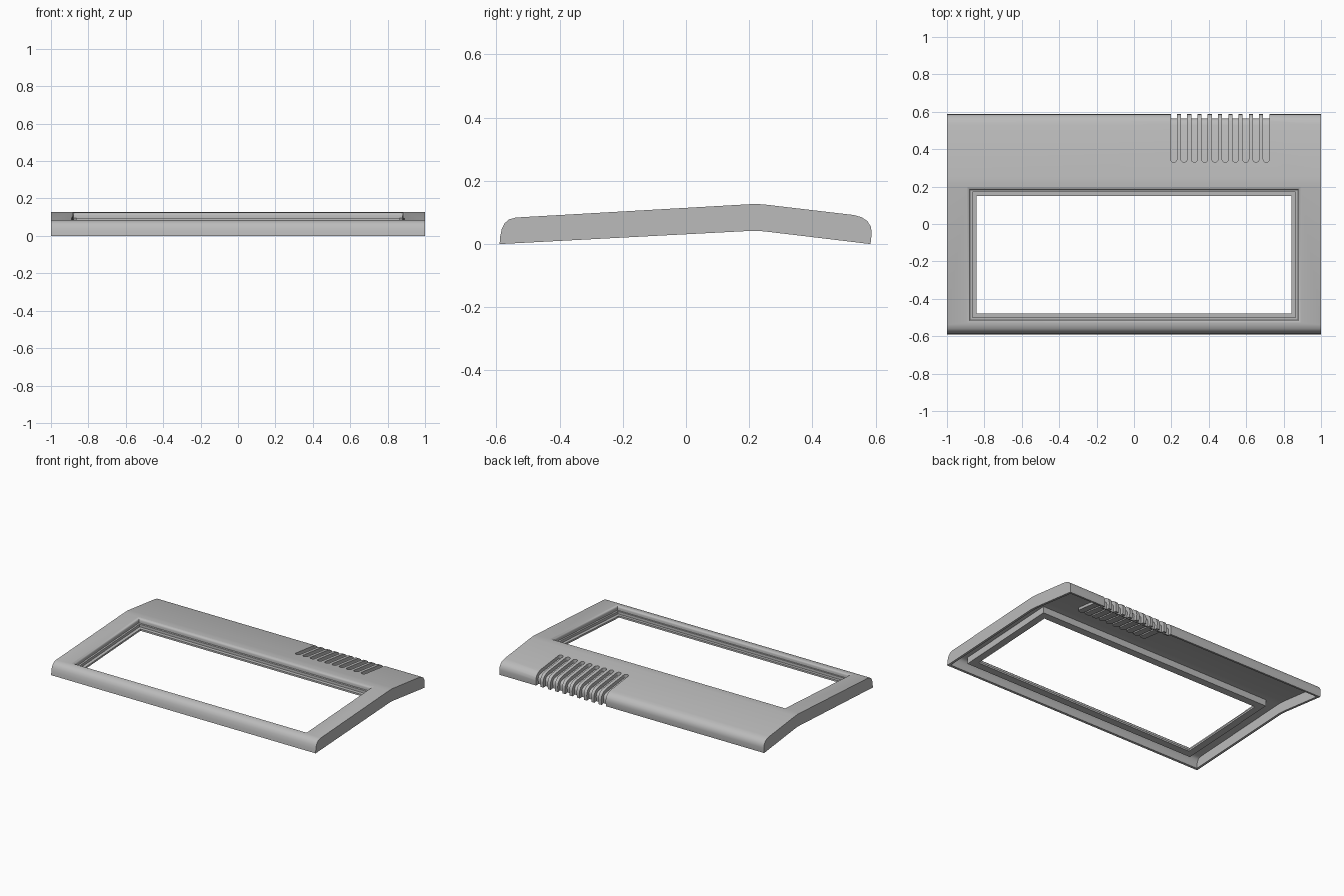
import bpy, bmesh, math
from mathutils import Vector

if "Cube" in bpy.data.objects:
    bpy.data.objects.remove(bpy.data.objects["Cube"])

grey = bpy.data.materials.new("warm grey plastic")
grey.diffuse_color = (0.5, 0.5, 0.5, 1)
grey.use_nodes = True
grey.node_tree.nodes["Principled BSDF"].inputs["Base Color"].default_value = grey.diffuse_color

# Side outline (y, z) from front bottom edge over the top to the rear bottom edge
OUTLINE = [(-0.59, 0), (-0.588, 0.025), (-0.583, 0.048), (-0.574, 0.066),
           (-0.56, 0.078), (-0.538, 0.084), (0.2, 0.126), (0.225, 0.1268), (0.25, 0.125),
           (0.53, 0.092), (0.556, 0.085), (0.574, 0.073), (0.585, 0.055),
           (0.588, 0.035), (0.584, 0)]
UNDERSIDE = [(0.25, 0.04), (0.22, 0.042), (0.19, 0.041)]


def finish(bm, name):
    bmesh.ops.recalc_face_normals(bm, faces=bm.faces)
    me = bpy.data.meshes.new(name)
    bm.to_mesh(me)
    bm.free()
    ob = bpy.data.objects.new(name, me)
    bpy.context.collection.objects.link(ob)
    me.materials.append(grey)
    return ob


def add_prism(bm, pts, direction):
    face = bm.faces.new([bm.verts.new(p) for p in pts])
    ext = bmesh.ops.extrude_face_region(bm, geom=[face])
    bmesh.ops.translate(bm, vec=direction,
                        verts=[v for v in ext["geom"] if isinstance(v, bmesh.types.BMVert)])


def prism_x(name, pts, half):
    bm = bmesh.new()
    add_prism(bm, [(-half, y, z) for y, z in pts], (2 * half, 0, 0))
    return finish(bm, name)


def offset_outline(d):
    """Outline moved inwards by d, with its ends carried below the floor."""
    pts = [Vector(p) for p in OUTLINE]
    res = []
    for i, p in enumerate(pts):
        normals = []
        for a, b in ((i - 1, i), (i, i + 1)):
            if a >= 0 and b < len(pts):
                t = (pts[b] - pts[a]).normalized()
                normals.append(Vector((t.y, -t.x)))
        n = sum(normals, Vector((0, 0))).normalized()
        res.append(tuple(p + n * d / n.dot(normals[0])))
    return [(res[0][0], -0.2)] + res + [(res[-1][0], -0.2)]


def boolean(ob, other, op):
    mod = ob.modifiers.new(op.lower(), 'BOOLEAN')
    mod.operation, mod.object, mod.solver = op, other, 'EXACT'
    bpy.context.view_layer.objects.active = ob
    bpy.ops.object.modifier_apply(modifier=mod.name)
    bpy.data.objects.remove(other)


def slots(name, width, front):
    """Ten upright slabs with a rounded front end."""
    bm = bmesh.new()
    r = width / 2
    for i in range(10):
        cx = 0.213 + i * 0.0549
        arc = [(cx + r * math.cos(math.pi + k * math.pi / 8),
                front + r + r * math.sin(math.pi + k * math.pi / 8), -0.1) for k in range(9)]
        add_prism(bm, arc + [(cx + r, 0.7, -0.1), (cx - r, 0.7, -0.1)], (0, 0, 0.4))
    return finish(bm, name)


# Hollow case open underneath
case = prism_x("case_shell", OUTLINE + UNDERSIDE, 1.0)
boolean(case, prism_x("hollow", offset_outline(0.016), 0.984), 'DIFFERENCE')

# Vent pockets bulging inside the case
pockets = slots("vent_pockets", 0.044, 0.324)
boolean(pockets, prism_x("limit", OUTLINE + UNDERSIDE, 0.99), 'INTERSECT')
boolean(pockets, prism_x("pocket_core", offset_outline(0.034), 0.995), 'DIFFERENCE')
boolean(case, pockets, 'UNION')

# Vent grooves over the top and down the rear wall
grooves = slots("vent_grooves", 0.033, 0.33)
boolean(grooves, prism_x("groove_core", offset_outline(0.024), 0.995), 'DIFFERENCE')
boolean(case, grooves, 'DIFFERENCE')

# Large keyboard opening
X, Y0, Y1 = 0.89, -0.527, 0.197
bm = bmesh.new()
add_prism(bm, [(-X, Y0, -0.3), (X, Y0, -0.3), (X, Y1, -0.3), (-X, Y1, -0.3)], (0, 0, 0.7))
boolean(case, finish(bm, "opening"), 'DIFFERENCE')

# Stepped frame around the opening: (inset, depth) section swept round the rectangle
SECTION = [(0, 0), (0.007, 0.002), (0.012, 0.007), (0.014, 0.014), (0.014, 0.03),
           (0.026, 0.03), (0.026, 0.048), (0.048, 0.048), (0.048, 0.06), (0, 0.06)]
bm = bmesh.new()
rings = []
for inset, depth in SECTION:
    ring = []
    for sx, y in ((-1, Y0 + inset), (1, Y0 + inset), (1, Y1 - inset), (-1, Y1 - inset)):
        z = 0.084 + (y + 0.538) * 0.042 / 0.738 - depth
        ring.append(bm.verts.new((sx * (X - inset), y, z)))
    rings.append(ring)
for a, b in zip(rings, rings[1:] + rings[:1]):
    for i in range(4):
        j = (i + 1) % 4
        bm.faces.new((a[i], a[j], b[j], b[i]))
frame = finish(bm, "opening_frame")

# Smooth the rounded edges, keep the steps crisp
for ob in (case, frame):
    bpy.ops.object.select_all(action='DESELECT')
    ob.select_set(True)
    bpy.context.view_layer.objects.active = ob
    bpy.ops.object.shade_smooth_by_angle(angle=math.radians(32))
